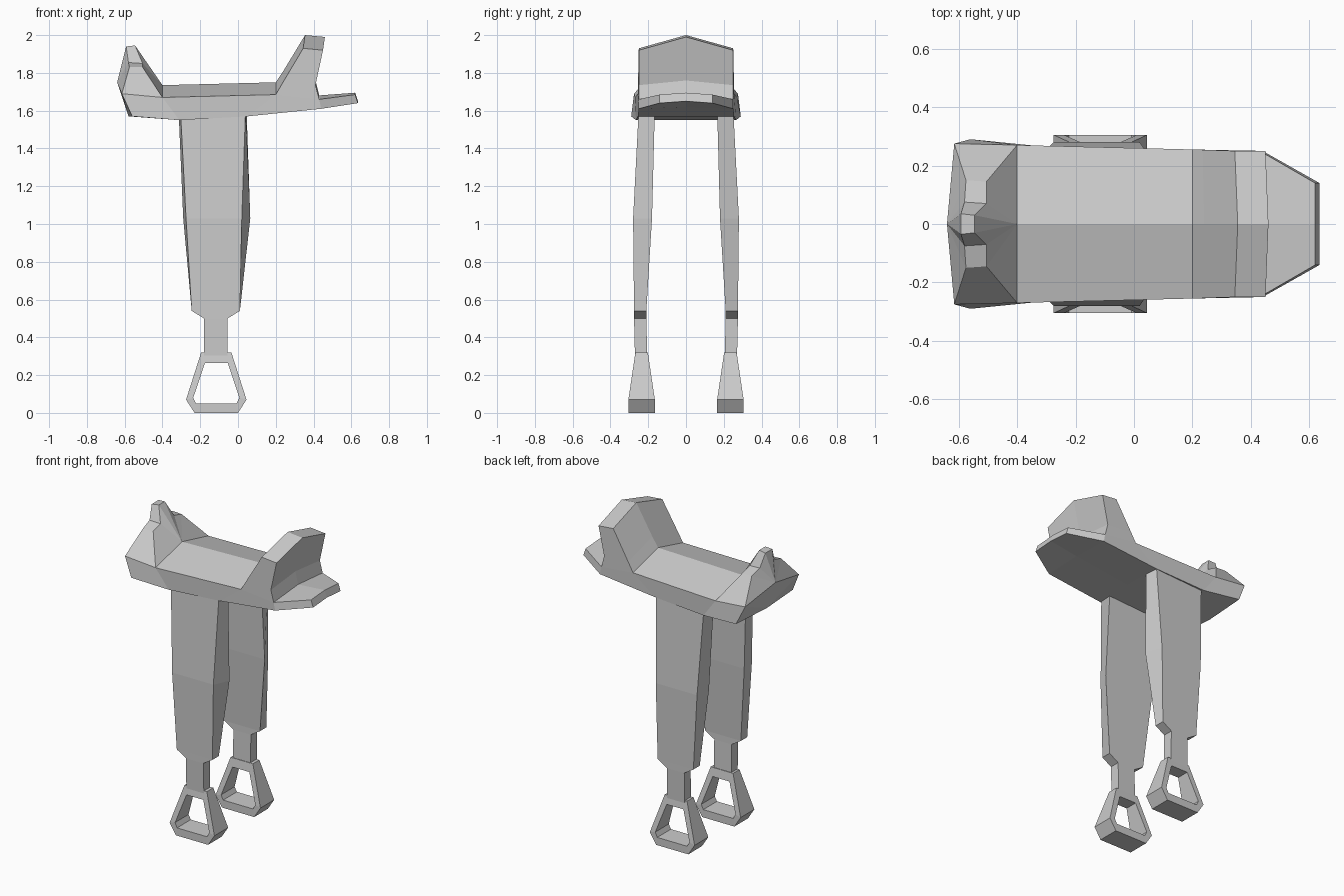
import bpy
import bmesh

cube = bpy.data.objects.get("Cube")
if cube:
    bpy.data.objects.remove(cube, do_unlink=True)

grey = bpy.data.materials.new("plain_grey")
grey.use_nodes = True
grey.diffuse_color = (0.6, 0.6, 0.6, 1)
grey.node_tree.nodes["Principled BSDF"].inputs["Base Color"].default_value = (0.6, 0.6, 0.6, 1)


def loft(name, rings, closed=False):
    """Skin equal-sized rings; cap the ends with fans, or join last to first."""
    bm = bmesh.new()
    rows = [[bm.verts.new(p) for p in ring] for ring in rings]
    n = len(rows[0])
    pairs = list(zip(rows, rows[1:]))
    if closed:
        pairs.append((rows[-1], rows[0]))
    for a, b in pairs:
        for i in range(n):
            j = (i + 1) % n
            bm.faces.new((a[i], a[j], b[j], b[i]))
    if not closed:
        for row in (rows[0], rows[-1]):
            for i in range(1, n - 1):
                bm.faces.new((row[0], row[i], row[i + 1]))
    bmesh.ops.recalc_face_normals(bm, faces=bm.faces)
    mesh = bpy.data.meshes.new(name)
    bm.to_mesh(mesh)
    bm.free()
    mesh.materials.append(grey)
    obj = bpy.data.objects.new(name, mesh)
    bpy.context.collection.objects.link(obj)
    return obj


def whole(half):
    """Complete a half ring across the centre plane y = 0."""
    return half + [(x, -y, z) for x, y, z in reversed(half) if y > 0]


# Seat slab: underside centre, lower edge, upper edge, ridge at each station
loft("seat", [whole(r) for r in (
    [(-.58, 0, 1.57), (-.56, .29, 1.57), (-.615, .275, 1.69), (-.64, 0, 1.75)],
    [(-.31, 0, 1.55), (-.31, .265, 1.55), (-.4, .27, 1.67), (-.4, 0, 1.735)],
    [(.05, 0, 1.57), (.05, .255, 1.57), (.2, .255, 1.685), (.2, 0, 1.75)],
    [(.44, 0, 1.62), (.44, .25, 1.61), (.43, .25, 1.66), (.42, 0, 1.68)],
    [(.635, 0, 1.65), (.635, .14, 1.64), (.62, .14, 1.685), (.62, 0, 1.695)],
)])

# Pommel with its small horn: front outline and back outline
loft("pommel", [whole(r) for r in (
    [(-.64, 0, 1.75), (-.615, .275, 1.69), (-.575, .15, 1.83),
     (-.58, .075, 1.855), (-.592, .035, 1.94)],
    [(-.4, 0, 1.735), (-.4, .27, 1.67), (-.505, .145, 1.83),
     (-.505, .07, 1.85), (-.545, .03, 1.945)],
)])

# Cantle: rising backrest, stacked from the seat upwards
loft("cantle", [whole(r) for r in (
    [(.2, 0, 1.75), (.2, .255, 1.685), (.43, .25, 1.66), (.43, 0, 1.68)],
    [(.24, 0, 1.81), (.235, .254, 1.745), (.41, .25, 1.735), (.41, 0, 1.76)],
    [(.355, 0, 2), (.345, .25, 1.93), (.45, .25, 1.92), (.46, 0, 1.99)],
)])

# Fender levels: height, outer x range, outer y, inner x range, inner y
FENDER = [
    (1.61, -.305, .04, .25, -.315, .045, .165),
    (1.03, -.275, .02, .28, -.29, .065, .18),
    (.54, -.245, .01, .275, -.245, .01, .21),
    (.5, -.18, -.055, .275, -.18, -.055, .21),
    (.29, -.18, -.055, .27, -.18, -.055, .205),
]
# Stirrup outlines, half width and height about its own centre line
OUTER = [(.08, .32), (.16, .07), (.115, 0)]
INNER = [(.06, .265), (.122, .08), (.107, .05)]
MID_X, MID_Y = -.115, .235


def stirrup_depth(z):
    return .07 - .037 * max(0, z - .07) / .25


for side, label in ((1, "back"), (-1, "front")):
    loft(label + "_fender", [
        [(a, side * yo, z), (b, side * yo, z), (d, side * yi, z), (c, side * yi, z)]
        for z, a, b, yo, c, d, yi in FENDER])

    # Four section corners at every bend, joined into a closed frame
    sections = []
    for mirror in (1, -1):
        bends = list(zip(OUTER, INNER))
        for bend in bends if mirror == 1 else reversed(bends):
            (ow, oz), (iw, iz) = bend
            do, di = stirrup_depth(oz), stirrup_depth(iz)
            sections.append([
                (MID_X + mirror * w, side * (MID_Y + d), z)
                for w, d, z in ((ow, -do, oz), (ow, do, oz), (iw, di, iz), (iw, -di, iz))])
    loft(label + "_stirrup", sections, closed=True)
